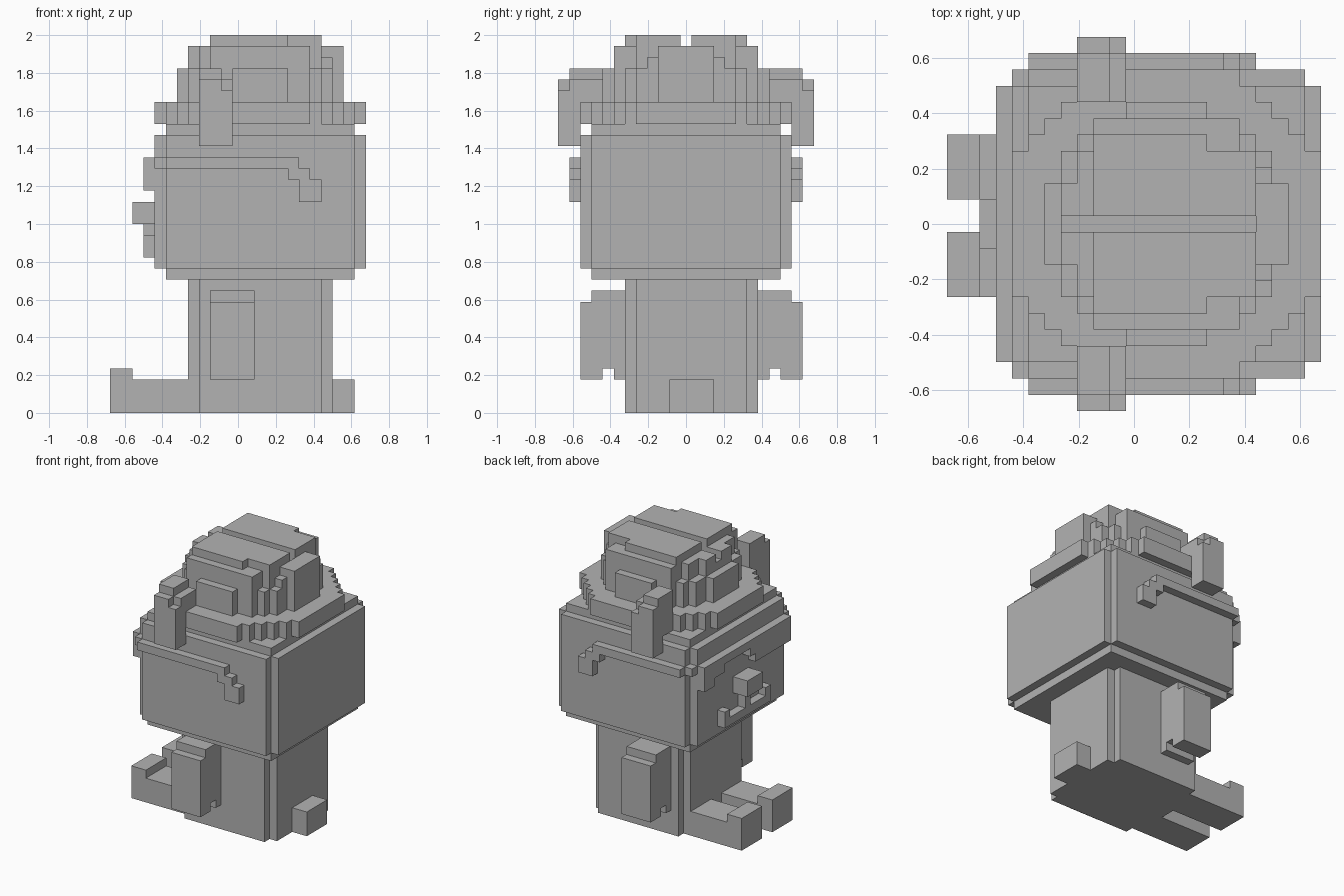
import bpy, bmesh
from mathutils import Vector

if "Cube" in bpy.data.objects:
    bpy.data.objects.remove(bpy.data.objects["Cube"], do_unlink=True)

UNIT = 2 / 34                      # size of one block
MIDDLE = Vector((11.5, 11.5, 0))   # block coordinate of the model centre

grey = bpy.data.materials.new("plain_grey")
grey.use_nodes = True
colour = (0.45, 0.45, 0.45, 1)
grey.diffuse_color = colour
grey.node_tree.nodes["Principled BSDF"].inputs["Base Color"].default_value = colour


def box(x0, x1, y0, y1, z0, z1):
    return {(x, y, z) for x in range(x0, x1) for y in range(y0, y1) for z in range(z0, z1)}


def disc(r_squared, z0, z1):
    """Round slab of blocks about the head axis."""
    return {(x, y, z) for x in range(24) for y in range(24) for z in range(z0, z1)
            if (x - 13) ** 2 + (y - 11) ** 2 < r_squared}


def mirrored(cells, width):
    return {(x, width - 1 - y, z) for x, y, z in cells}


def build(name, cells):
    """Make one object from the outer skin of a set of blocks."""
    bm = bmesh.new()
    for cell in cells:
        for axis in range(3):
            for side in (0, 1):
                near = list(cell)
                near[axis] += 2 * side - 1
                if tuple(near) in cells:
                    continue
                corners = []
                for a, b in ((0, 0), (1, 0), (1, 1), (0, 1)):
                    p = list(cell)
                    p[axis] += side
                    p[(axis + 1) % 3] += a
                    p[(axis + 2) % 3] += b
                    corners.append(bm.verts.new((Vector(p) - MIDDLE) * UNIT))
                bm.faces.new(corners if side else corners[::-1])
    bmesh.ops.remove_doubles(bm, verts=bm.verts, dist=UNIT / 100)
    bmesh.ops.dissolve_limit(bm, angle_limit=0.01, verts=bm.verts, edges=bm.edges)
    mesh = bpy.data.meshes.new(name)
    bm.to_mesh(mesh)
    bm.free()
    mesh.materials.append(grey)
    obj = bpy.data.objects.new(name, mesh)
    bpy.context.collection.objects.link(obj)


# Body with notched corners, and tail
build("body", box(7, 20, 7, 17, 0, 12) | box(8, 19, 6, 18, 0, 12))
build("tail", box(20, 22, 10, 14, 0, 3))

# Feet and arms in pairs
foot = box(2, 7, 7, 11, 0, 3) | box(0, 2, 7, 11, 0, 4)
arm = box(9, 13, 2, 3, 3, 10) | box(9, 13, 3, 6, 3, 11)
arm -= box(9, 13, 4, 5, 3, 4)
for part, cells in (("foot", foot), ("arm", arm)):
    build("right_" + part, cells)
    build("left_" + part, mirrored(cells, 24))

# Head block with bevelled steps
build("head", box(4, 23, 3, 20, 13, 25) | box(5, 22, 2, 21, 13, 25)
      | box(5, 22, 3, 20, 12, 26))

# Face
build("nose", box(2, 4, 10, 13, 17, 19))
build("mouth", box(3, 4, 7, 16, 14, 15) | box(3, 4, 7, 8, 15, 16)
      | box(3, 4, 15, 16, 15, 16) | box(3, 4, 11, 12, 15, 17))

# Hairline: front fringe and a hooked strip on each side
build("fringe", box(3, 4, 3, 20, 22, 23) | box(3, 4, 18, 20, 20, 22)
      | box(3, 4, 16, 18, 21, 22) | box(3, 4, 3, 10, 20, 22) | box(3, 4, 10, 11, 21, 22))
strip = (box(5, 17, 1, 2, 22, 23) | box(16, 18, 1, 2, 21, 22)
         | box(17, 19, 1, 2, 19, 21) | box(4, 5, 2, 3, 22, 23))
build("right_hair_strip", strip)
build("left_hair_strip", mirrored(strip, 23))

# Ears hanging beside the brim
ear = (box(8, 11, 0, 1, 24, 29) | box(8, 10, 0, 1, 29, 30)
       | box(8, 11, 1, 2, 24, 30) | box(8, 10, 1, 2, 30, 31)
       | box(8, 11, 2, 4, 26, 30) | box(8, 10, 2, 4, 30, 31))
build("right_ear", ear)
build("left_ear", mirrored(ear, 23))

# Round brim and stepped dome with a groove along the crown
build("brim", disc(97.5, 26, 28))
crown = (box(7, 21, 9, 14, 31, 33) | box(8, 19, 7, 16, 31, 33)
         | box(9, 18, 5, 18, 31, 33) | box(19, 20, 8, 15, 31, 32)
         | box(9, 16, 6, 17, 33, 34) | box(16, 19, 7, 16, 33, 34))
crown -= box(7, 19, 11, 12, 32, 34)
build("dome", disc(56, 28, 31) | crown)
